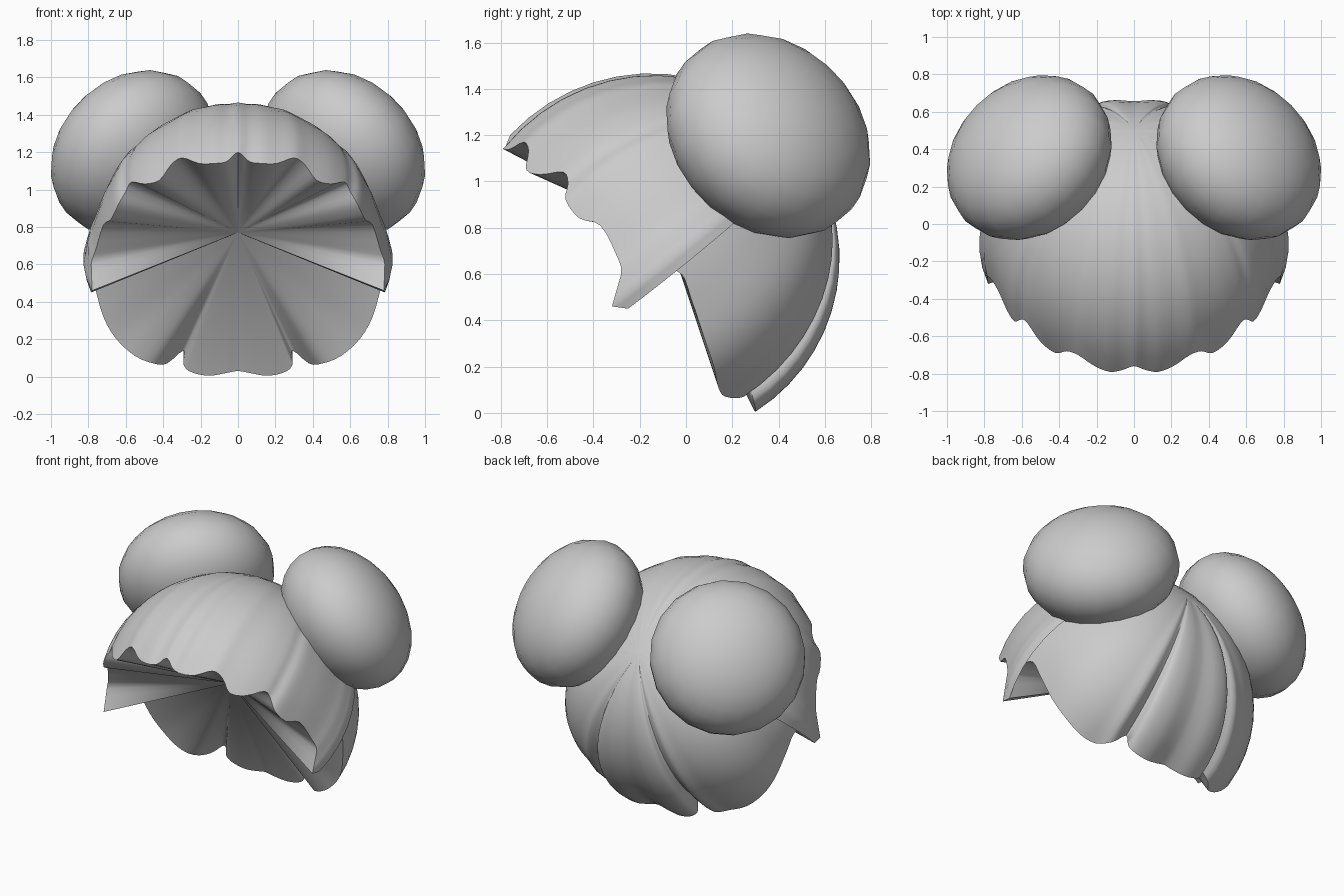
import bpy, bmesh, math
from mathutils import Vector, Matrix

if "Cube" in bpy.data.objects:
    bpy.data.objects.remove(bpy.data.objects["Cube"])

grey = bpy.data.materials.new("soft grey")
grey.diffuse_color = (0.6, 0.6, 0.6, 1)
grey.use_nodes = True
grey.node_tree.nodes["Principled BSDF"].inputs["Base Color"].default_value = grey.diffuse_color


def finish(bm, name, angle):
    bmesh.ops.recalc_face_normals(bm, faces=bm.faces[:])
    me = bpy.data.meshes.new(name)
    bm.to_mesh(me)
    bm.free()
    ob = bpy.data.objects.new(name, me)
    bpy.context.collection.objects.link(ob)
    me.materials.append(grey)
    bpy.ops.object.select_all(action='DESELECT')
    ob.select_set(True)
    bpy.context.view_layer.objects.active = ob
    bpy.ops.object.shade_smooth_by_angle(angle=math.radians(angle))
    return ob


# Right half of the scalloped hairline: fringe, side lock, nape
half = [Vector(p) for p in (
    (0, -.76, 1.20), (.06, -.78, 1.15), (.13, -.79, 1.14), (.21, -.76, 1.14),
    (.30, -.70, 1.17), (.36, -.68, 1.13), (.42, -.69, 1.05), (.50, -.63, 1.03),
    (.57, -.53, 1.04), (.60, -.51, .99), (.64, -.52, .92), (.68, -.46, .84),
    (.72, -.37, .81), (.76, -.30, .68), (.785, -.28, .60), (.78, -.32, .46),
    (.785, -.25, .45), (.80, -.19, .57), (.80, -.10, .62), (.79, -.02, .60),
    (.77, .02, .50), (.72, .08, .32), (.65, .12, .20), (.55, .14, .11),
    (.45, .17, .07), (.38, .25, .07), (.29, .27, .14), (.29, .29, .06),
    (.24, .30, .02), (.15, .30, .005), (.06, .29, .02), (0, .29, .03))]
rim = half + [Vector((-p.x, p.y, p.z)) for p in half[-2:0:-1]]
TIPS = {15, 16, len(rim) - 15, len(rim) - 16}  # lock ends stay straight


def smooth_loop(pts, cuts):
    out, n = [], len(pts)
    for i in range(n):
        a, b, c, d = (pts[(i + k) % n] for k in (-1, 0, 1, 2))
        for k in range(cuts):
            t = k / cuts
            if i in TIPS or (i + 1) % n in TIPS:
                out.append(b.lerp(c, t))
            else:
                out.append(0.5 * (2 * b + (c - a) * t + (2 * a - 5 * b + 4 * c - d) * t * t
                                  + (3 * b - a - 3 * c + d) * t ** 3))
    return out


# Hair cap: shell swept from the hairline to the crown, pleated fan inside
CENTRE, RADII = Vector((0, -.10, .65)), Vector((.80, .77, .78))
CROWN = Vector((0, .78, .62)).normalized()
APEX = Vector((0, -.08, .77))
RINGS = 14


def ellipsoid_radius(d):
    return 1 / math.sqrt(sum((d[i] / RADII[i]) ** 2 for i in range(3)))


bm = bmesh.new()
loop = smooth_loop(rim, 3)
rings = []
for j in range(RINGS):
    t = j / RINGS
    ring = []
    for p in loop:
        v = p - CENTRE
        d0 = v.normalized()
        d = d0.slerp(CROWN, t) if hasattr(d0, "slerp") else d0.lerp(CROWN, t).normalized()
        bulge = v.length - ellipsoid_radius(d0)
        ring.append(bm.verts.new(CENTRE + d * (ellipsoid_radius(d) + bulge * (1 - t) ** 1.3)))
    rings.append(ring)
crown = bm.verts.new(CENTRE + CROWN * ellipsoid_radius(CROWN))
apex = bm.verts.new(APEX)
n = len(loop)
for i in range(n):
    k = (i + 1) % n
    for lo, hi in zip(rings, rings[1:]):
        bm.faces.new((lo[i], lo[k], hi[k], hi[i]))
    bm.faces.new((rings[-1][i], rings[-1][k], crown))
    bm.faces.new((rings[0][k], rings[0][i], apex))
finish(bm, "hair_cap", 50)

# Two buns, flattened along their outward axis
for side, name in ((1, "right_bun"), (-1, "left_bun")):
    axis = Vector((side, 1, 1)).normalized()
    turn = axis.to_track_quat('Z', 'Y').to_matrix().to_4x4()
    bm = bmesh.new()
    bmesh.ops.create_uvsphere(bm, u_segments=20, v_segments=14, radius=1)
    bm.transform(Matrix.Translation((side * .56, .355, 1.197)) @ turn
                 @ Matrix.Diagonal((.482, .482, .35, 1)))
    finish(bm, name, 60)
